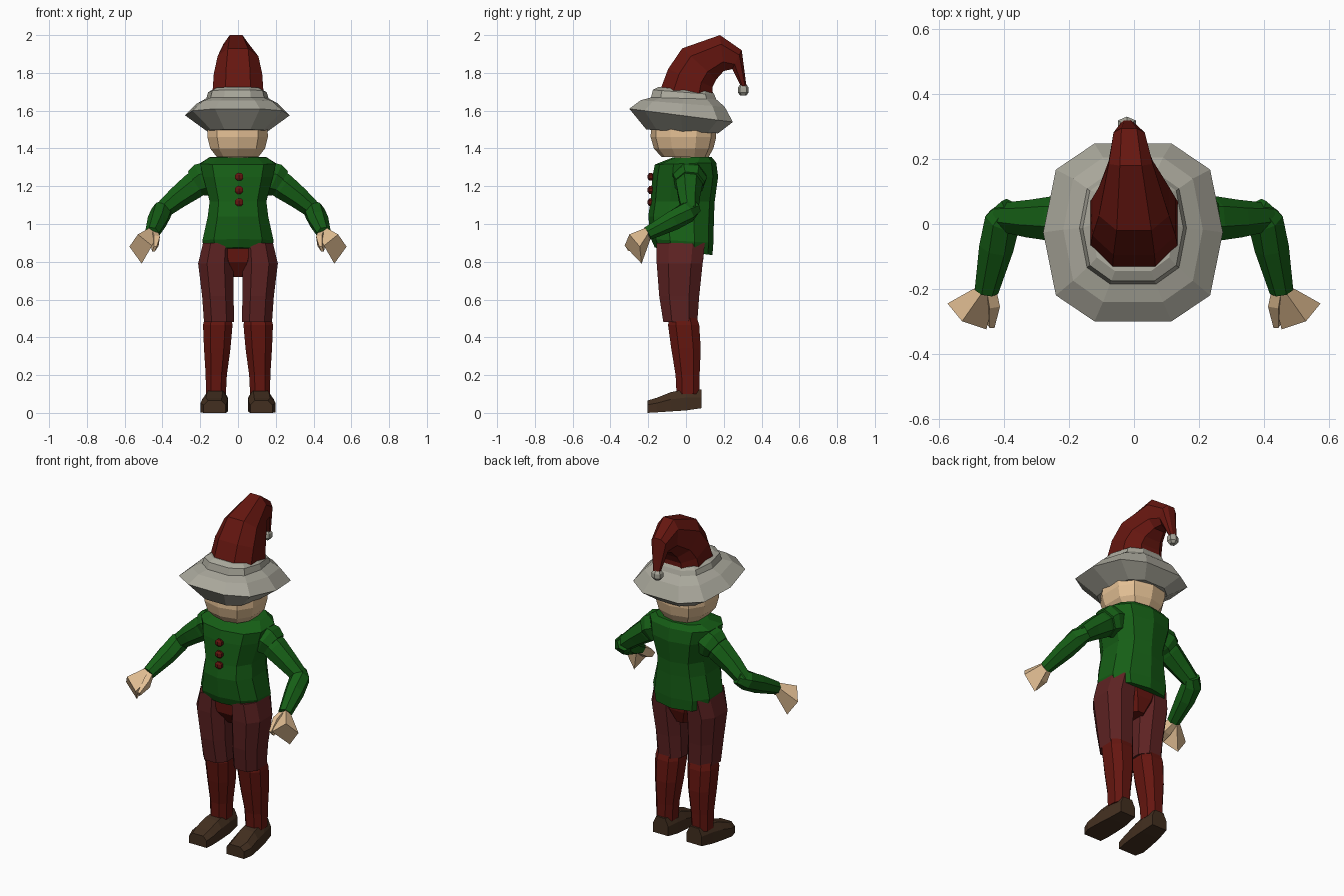
import bpy, bmesh
from math import cos, sin, tau, copysign
from mathutils import Vector

COLORS = {
    "red": (.13, .008, .005), "maroon": (.11, .016, .016), "green": (.008, .115, .008),
    "skin": (.78, .53, .30), "brown": (.055, .028, .014), "grey": (.40, .39, .33),
}
MATS = {}
for key, c in COLORS.items():
    MATS[key] = bpy.data.materials.new(key)
    MATS[key].diffuse_color = (*c, 1)


def ring(cx, hx, yf, yb, zf, zb=None, n=8, phase=.5, power=.8):
    """Rounded-box cross-section, tilted from zf at the front to zb at the back."""
    zb = zf if zb is None else zb
    soft = lambda v: copysign(abs(v) ** power, v) if abs(v) > 1e-6 else 0
    pts = [(soft(cos(tau * (i + phase) / n)), soft(sin(tau * (i + phase) / n))) for i in range(n)]
    mx, my = max(p[0] for p in pts), max(p[1] for p in pts)
    out = []
    for c, s in pts:
        t = (s / my + 1) / 2
        out.append((cx + hx * c / mx, yf + (yb - yf) * t, zf + (zb - zf) * t))
    return out


def tube_rings(path, radii, n=7):
    """Round cross-sections following a path."""
    path = [Vector(p) for p in path]
    out = []
    for i, p in enumerate(path):
        d = (path[min(i + 1, len(path) - 1)] - path[max(i - 1, 0)]).normalized()
        u = d.cross(Vector((0, .3, 1))).normalized()
        v = d.cross(u)
        out.append([p + radii[i] * (u * cos(tau * k / n) + v * sin(tau * k / n)) for k in range(n)])
    return out


def loft(name, rings, color, mirror=False):
    """Skin a list of equal-sized rings and cap both ends."""
    bm = bmesh.new()
    rows = [[bm.verts.new(p) for p in r] for r in rings]
    n = len(rows[0])
    for a, b in zip(rows, rows[1:]):
        for i in range(n):
            j = (i + 1) % n
            bm.faces.new((a[i], a[j], b[j], b[i]))
    bm.faces.new(rows[0])
    bm.faces.new(rows[-1])
    bmesh.ops.recalc_face_normals(bm, faces=bm.faces)
    me = bpy.data.meshes.new(name)
    bm.to_mesh(me)
    bm.free()
    me.materials.append(MATS[color])
    ob = bpy.data.objects.new(name, me)
    bpy.context.collection.objects.link(ob)
    if mirror:
        ob.modifiers.new("mirror", 'MIRROR')
    return ob


# Hat: bent, drooping cone
loft("hat", [ring(0, .135, -.14, .14, 1.70, 1.69),
             ring(0, .128, -.095, .14, 1.82, 1.725),
             ring(0, .108, -.02, .16, 1.93, 1.765),
             ring(-.01, .068, .18, .20, 2.0, 1.81),
             ring(-.015, .048, .295, .245, 1.92, 1.82),
             ring(-.02, .02, .32, .29, 1.73, 1.73)], "red")
loft("hat_bobble", [ring(-.022, h, .303 - h, .303 + h, z, n=6)
                    for h, z in ((.016, 1.74), (.028, 1.722), (.028, 1.695), (.016, 1.68))], "grey")

# Brim: stepped, tilted slightly backwards
brim = [(.13, -.145, .14, 1.725, 1.70), (.155, -.175, .15, 1.71, 1.685),
        (.165, -.185, .16, 1.67, 1.66), (.215, -.24, .205, 1.655, 1.62),
        (.277, -.30, .248, 1.61, 1.54), (.16, -.21, .17, 1.50, 1.48)]
loft("hat_brim", [ring(-.003, *b, n=10, phase=0, power=.72) for b in brim], "grey")

# Head and neck
head = [(.11, -.13, .12, 1.355), (.145, -.17, .145, 1.40), (.16, -.187, .16, 1.46),
        (.158, -.185, .16, 1.54), (.13, -.15, .13, 1.63)]
loft("head", [ring(-.002, *h, n=10) for h in head], "skin")
loft("neck", [ring(0, .055, -.06, .06, z) for z in (1.30, 1.37)], "skin")

# Jacket body
jacket = [(.15, -.07, .135, 1.352, 1.355), (.20, -.165, .16, 1.315, 1.325),
          (.185, -.178, .17, 1.25), (.15, -.188, .152, 1.12), (.16, -.20, .148, 1.04),
          (.188, -.185, .145, .92, .90), (.175, -.165, .14, .875, .835)]
loft("jacket", [ring(0, *j, n=10) for j in jacket], "green")

# Buttons
for i, z in enumerate((1.25, 1.18, 1.115)):
    loft(f"button_{i + 1}", [ring(.006, h, -.187 - h * .75, -.187 + h * .75, z + dz, n=6)
                             for h, dz in ((.011, -.02), (.021, -.009), (.021, .009), (.011, .02))], "red")

# Arms: shoulder cap, upper arm, forearm
loft("shoulder_cap", tube_rings([(.14, .02, 1.255), (.195, .02, 1.235), (.225, .02, 1.215)],
                                [.085, .092, .078]), "green", True)
loft("upper_arm", tube_rings([(.16, .015, 1.26), (.24, .015, 1.20), (.32, .015, 1.14), (.41, .02, 1.065)],
                             [.07, .072, .06, .045]), "green", True)
loft("forearm", tube_rings([(.375, .05, 1.09), (.405, .01, 1.065), (.425, -.07, 1.02), (.455, -.205, .95)],
                           [.04, .057, .055, .038]), "green", True)

# Hands: tapered mitten and thumb
loft("hand", [[(.425, -.205, .945), (.46, -.20, .985), (.495, -.20, .95), (.465, -.19, .915)],
              [(.455, -.325, .885), (.53, -.30, .945), (.575, -.245, .88), (.51, -.235, .79)]], "skin", True)
loft("thumb", [[(.425, -.20, .96), (.455, -.20, .97), (.465, -.19, .92), (.435, -.19, .92)],
               [(.413, -.255, .935), (.445, -.26, .94), (.46, -.24, .88), (.42, -.24, .885)],
               [(.43, -.32, .88), (.445, -.32, .88), (.455, -.305, .855), (.44, -.305, .855)]], "skin", True)

# Pelvis, thighs, shins
loft("pelvis", [ring(0, *p) for p in ((.15, -.14, .10, .90), (.10, -.13, .09, .80), (.04, -.07, .06, .72))],
     "red")
thigh = [(.105, .08, -.155, .10, .90), (.118, .093, -.155, .088, .79),
         (.107, .083, -.142, .07, .62), (.10, .08, -.12, .06, .48, .485)]
loft("thigh", [ring(*t) for t in thigh], "maroon", True)
shin = [(.105, .066, -.085, .05, .53), (.107, .078, -.095, .07, .465), (.11, .07, -.078, .078, .34),
        (.115, .056, -.055, .072, .20), (.117, .053, -.05, .07, .10)]
loft("shin", [ring(*s) for s in shin], "red", True)


# Shoes: cross-sections from heel to toe
def shoe_section(y, cx, hx, top, low):
    return [(cx - hx, y, low), (cx + hx, y, low), (cx + hx, y, top * .65),
            (cx + hx * .6, y, top), (cx - hx * .6, y, top), (cx - hx, y, top * .65)]


loft("shoe", [shoe_section(*s) for s in ((.082, .112, .05, .125, .025), (.0, .116, .062, .125, .013),
                                         (-.08, .122, .068, .11, .008), (-.155, .128, .07, .08, .003),
                                         (-.205, .124, .058, .065, .0))], "brown", True)
